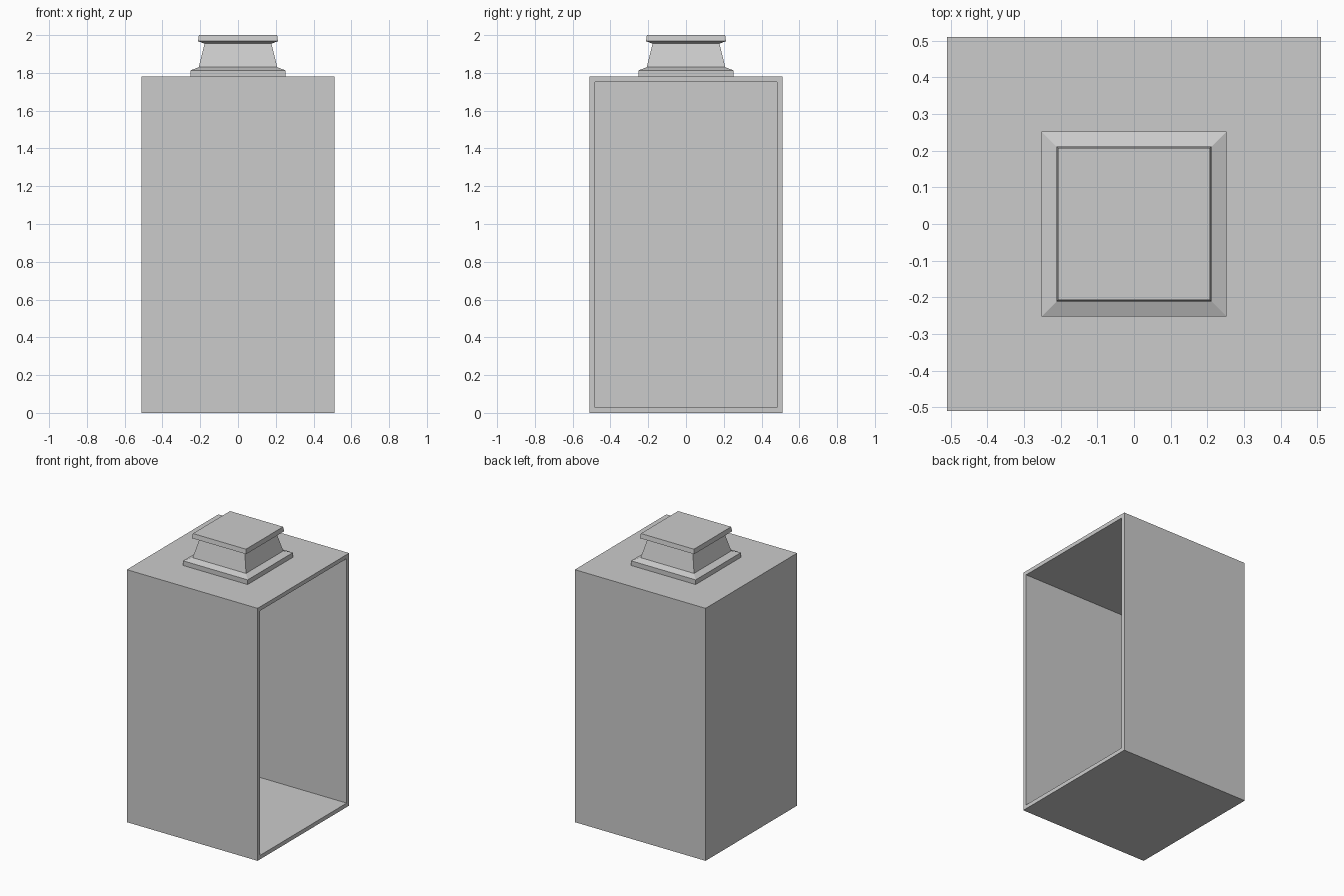
import bpy, bmesh
from mathutils import Vector

if "Cube" in bpy.data.objects:
    bpy.data.objects.remove(bpy.data.objects["Cube"])

def finish(bm, name):
    bmesh.ops.recalc_face_normals(bm, faces=bm.faces)
    mesh = bpy.data.meshes.new(name)
    bm.to_mesh(mesh)
    bm.free()
    obj = bpy.data.objects.new(name, mesh)
    bpy.context.collection.objects.link(obj)
    return obj

HALF, HEIGHT, WALL = 0.51, 1.78, 0.04

# Hollow case, open on the +x side
bm = bmesh.new()
bmesh.ops.create_cube(bm, size=1)
for v in bm.verts:
    v.co = Vector((v.co.x * 2 * HALF, v.co.y * 2 * HALF, (v.co.z + 0.5) * HEIGHT))
bm.normal_update()
opening = max(bm.faces, key=lambda f: f.normal.x)
bmesh.ops.inset_region(bm, faces=[opening], thickness=WALL)
inner = bmesh.ops.extrude_discrete_faces(bm, faces=[opening])["faces"][0]
for v in inner.verts:
    v.co.x = -HALF + WALL
finish(bm, "case")

def square_stack(name, profile):
    """Loft square rings given as (half width, height) and cap both ends."""
    bm = bmesh.new()
    rings = [[bm.verts.new((sx * r, sy * r, z))
              for sx, sy in ((-1, -1), (1, -1), (1, 1), (-1, 1))]
             for r, z in profile]
    for a, b in zip(rings, rings[1:]):
        for i in range(4):
            j = (i + 1) % 4
            bm.faces.new((a[i], a[j], b[j], b[i]))
    bm.faces.new(rings[0][::-1])
    bm.faces.new(rings[-1])
    return finish(bm, name)

# Stepped finial: plinth, tapered neck and flared cap
square_stack("finial", [
    (0.252, HEIGHT), (0.252, 1.813), (0.208, 1.83),
    (0.177, 1.955), (0.212, 1.968), (0.207, 2.0)])
